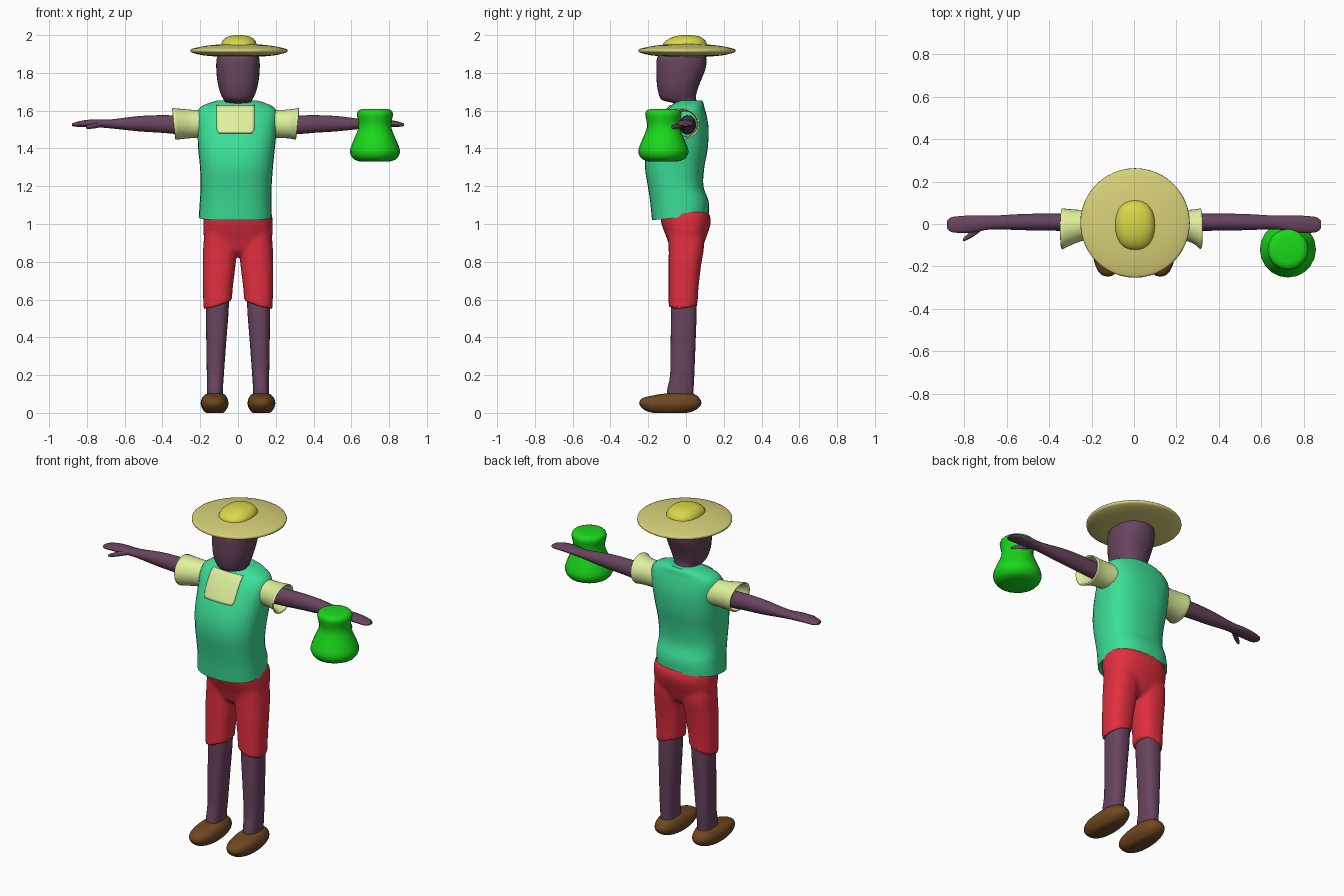
import bpy, bmesh, math
from mathutils import Vector

mats = {}


def colour(obj, rgb):
    if rgb not in mats:
        m = bpy.data.materials.new("colour_%d" % len(mats))
        m.diffuse_color = [(c / 255) ** 2.2 for c in rgb] + [1]
        mats[rgb] = m
    obj.data.materials.append(mats[rgb])


def finish(name, bm, rgb, angle=45):
    bmesh.ops.recalc_face_normals(bm, faces=bm.faces)
    me = bpy.data.meshes.new(name)
    bm.to_mesh(me)
    bm.free()
    obj = bpy.data.objects.new(name, me)
    bpy.context.collection.objects.link(obj)
    colour(obj, rgb)
    bpy.ops.object.select_all(action='DESELECT')
    obj.select_set(True)
    bpy.context.view_layer.objects.active = obj
    bpy.ops.object.shade_smooth_by_angle(angle=math.radians(angle))
    return obj


def spline(rings, sub):
    """Catmull-Rom interpolation through the rings."""
    rings = [list(r) + [0] * (7 - len(r)) for r in rings]
    out = []
    for i in range(len(rings) - 1):
        p0, p1 = rings[max(i - 1, 0)], rings[i]
        p2, p3 = rings[i + 1], rings[min(i + 2, len(rings) - 1)]
        for k in range(sub):
            t = k / sub
            out.append([b + 0.5 * t * (c - a + t * (2 * a - 5 * b + 4 * c - d + t * (3 * (b - c) + d - a)))
                        for a, b, c, d in zip(p0, p1, p2, p3)])
    return out + [rings[-1]]


def loft(bm, rings, axis='z', s=1, n=32, power=2.0, sub=3, cap=True):
    """Rings: (position, centre a, centre b, radius a, radius b, tilt a, tilt b).
    axis z: a=x, b=y; axis x: a=y, b=z. s=-1 mirrors in x."""
    loops = []
    for t, a, b, ra, rb, ta, tb in spline(rings, sub):
        loop = []
        for k in range(n):
            w = 2 * math.pi * k / n
            c, d = math.cos(w), math.sin(w)
            da = math.copysign(abs(c) ** (2 / power), c) * ra
            db = math.copysign(abs(d) ** (2 / power), d) * rb
            h = t + ta * da + tb * db
            p = (a + da, b + db, h) if axis == 'z' else (h, a + da, b + db)
            loop.append(bm.verts.new((p[0] * s, p[1], p[2])))
        loops.append(loop)
    for l0, l1 in zip(loops, loops[1:]):
        for k in range(n):
            j = (k + 1) % n
            bm.faces.new((l0[k], l0[j], l1[j], l1[k]))
    if cap:
        bm.faces.new(loops[0])
        bm.faces.new(loops[-1])


def part(name, rings, rgb, **kw):
    bm = bmesh.new()
    loft(bm, rings, **kw)
    return finish(name, bm, rgb)


SKIN, VEST, SHIRT = (104, 70, 94), (62, 222, 150), (222, 240, 155)
RED, BROWN, GREEN = (225, 50, 65), (112, 74, 38), (32, 215, 32)
STRAW, CROWN = (215, 208, 120), (215, 215, 75)

# Head and neck
part("head", [
    (1.58, 0, 0.02, 0.075, 0.055), (1.635, 0, 0.005, 0.07, 0.06),
    (1.655, 0, -0.035, 0.075, 0.09), (1.69, 0, -0.045, 0.092, 0.10),
    (1.75, 0, -0.04, 0.108, 0.115), (1.82, 0, -0.027, 0.115, 0.13),
    (1.88, 0, -0.023, 0.112, 0.13), (1.92, 0, -0.02, 0.09, 0.10)], SKIN, power=2.3)

# Straw hat: lens-shaped brim and egg-shaped crown
part("hat_brim", [
    (1.885, 0.005, 0.005, 0.10, 0.10), (1.893, 0.005, 0.005, 0.19, 0.19),
    (1.908, 0.005, 0.005, 0.25, 0.25), (1.919, 0.005, 0.005, 0.257, 0.257),
    (1.928, 0.005, 0.005, 0.247, 0.247), (1.944, 0.005, 0.005, 0.17, 0.17),
    (1.953, 0.005, 0.005, 0.08, 0.08)], STRAW, n=48)
part("hat_crown", [
    (1.92, 0.005, -0.005, 0.092, 0.118), (1.955, 0.005, -0.005, 0.093, 0.115),
    (1.978, 0.005, 0, 0.08, 0.095), (1.993, 0.005, 0.005, 0.055, 0.065),
    (2.0, 0.005, 0.005, 0.02, 0.025)], CROWN, power=2.3)

# Vest
vest = part("vest", [
    (1.035, -0.015, -0.03, 0.193, 0.15, 0, 0.1), (1.12, -0.012, -0.035, 0.19, 0.155),
    (1.2, -0.01, -0.055, 0.188, 0.147), (1.3, -0.008, -0.06, 0.193, 0.157),
    (1.4, -0.008, -0.045, 0.203, 0.16), (1.5, -0.005, -0.022, 0.21, 0.142),
    (1.57, -0.005, -0.008, 0.215, 0.118), (1.615, -0.005, 0.003, 0.198, 0.095),
    (1.64, -0.005, 0.015, 0.15, 0.078), (1.655, -0.005, 0.025, 0.10, 0.058)],
    VEST, power=2.5)

# Shirt showing in the square neckline, wrapped onto the vest
bm = bmesh.new()
bmesh.ops.create_grid(bm, x_segments=14, y_segments=12, size=1)
for v in bm.verts:
    x, z = v.co.x, v.co.y
    pinch = 1 - 0.12 * max(0, -z) ** 6
    v.co = Vector((-0.013 + 0.1 * x * pinch, -0.5, 1.553 + 0.073 * z))
panel = finish("shirt_panel", bm, SHIRT)
w = panel.modifiers.new("wrap", 'SHRINKWRAP')
w.target, w.wrap_method, w.wrap_mode = vest, 'PROJECT', 'ABOVE_SURFACE'
w.use_project_y, w.offset = True, 0.005
panel.modifiers.new("thickness", 'SOLIDIFY').thickness = 0.006

# Shorts: hips and two legs fused together
bm = bmesh.new()
loft(bm, [(0.83, 0, 0, 0.05, 0.05), (0.86, 0, 0, 0.13, 0.08), (0.92, 0, 0.002, 0.178, 0.102),
          (1.0, 0, 0.0, 0.184, 0.13), (1.05, 0, -0.005, 0.18, 0.13),
          (1.07, 0, -0.01, 0.175, 0.115)], power=2.4)
for s in (1, -1):
    loft(bm, [(0.573, 0.108, -0.015, 0.076, 0.077, -0.3, 0.1), (0.66, 0.106, -0.013, 0.079, 0.079, -0.1),
              (0.78, 0.1, -0.006, 0.087, 0.086), (0.88, 0.094, 0.002, 0.09, 0.094),
              (0.95, 0.09, 0, 0.088, 0.095)], s=s, power=2.4)
shorts = finish("shorts", bm, RED)
r = shorts.modifiers.new("fuse", 'REMESH')
r.mode, r.voxel_size, r.use_smooth_shade = 'VOXEL', 0.01, True
f = shorts.modifiers.new("soften", 'SMOOTH')
f.factor, f.iterations = 0.5, 5

for s, side in ((1, "left"), (-1, "right")):
    # Leg and shoe
    part(side + "_leg", [
        (0.04, 0.122, -0.03, 0.042, 0.07), (0.12, 0.122, -0.03, 0.042, 0.07),
        (0.2, 0.12, -0.02, 0.045, 0.064), (0.38, 0.115, -0.015, 0.053, 0.066),
        (0.52, 0.11, -0.012, 0.059, 0.068), (0.65, 0.107, -0.01, 0.062, 0.068)],
        SKIN, s=s, power=2.5)
    part(side + "_shoe", [
        (0.0, 0.124, -0.085, 0.045, 0.09), (0.012, 0.124, -0.085, 0.058, 0.13),
        (0.035, 0.124, -0.083, 0.071, 0.158), (0.058, 0.124, -0.083, 0.073, 0.164),
        (0.08, 0.124, -0.078, 0.066, 0.148), (0.097, 0.122, -0.05, 0.052, 0.1),
        (0.104, 0.122, -0.035, 0.035, 0.06)], BROWN, s=s, power=2.3)
    # Flared open sleeve
    end = 0.315 if s > 0 else 0.34
    sleeve = part(side + "_sleeve", [
        (0.15, 0, 1.53, 0.07, 0.07), (0.23, -0.005, 1.53, 0.068, 0.07, 0, 0.05),
        (0.28, -0.012, 1.53, 0.076, 0.074, 0, 0.05), (end, -0.023, 1.53, 0.093, 0.08, 0, 0.1)],
        SHIRT, axis='x', s=s, cap=False)
    t = sleeve.modifiers.new("thickness", 'SOLIDIFY')
    t.thickness, t.offset = 0.008, 0
    # Arm with flattened hand and thumb
    bm = bmesh.new()
    loft(bm, [(0.15, 0.008, 1.525, 0.045, 0.052), (0.3, 0.009, 1.525, 0.042, 0.05),
              (0.42, 0.009, 1.53, 0.04, 0.046), (0.53, 0.009, 1.531, 0.038, 0.04),
              (0.67, 0.007, 1.53, 0.032, 0.024), (0.75, 0.001, 1.533, 0.04, 0.021),
              (0.81, -0.002, 1.532, 0.04, 0.018), (0.86, -0.003, 1.527, 0.035, 0.012),
              (0.88, -0.003, 1.525, 0.018, 0.006)], axis='x', s=s)
    loft(bm, [(0.71, -0.01, 1.53, 0.015, 0.014), (0.755, -0.042, 1.521, 0.016, 0.014),
              (0.79, -0.065, 1.514, 0.012, 0.011), (0.806, -0.075, 1.511, 0.005, 0.005)],
         axis='x', s=s, n=16)
    finish(side + "_arm", bm, SKIN)

# Pot held in one hand
part("pot", [(z, 0.725, -0.12, rad, rad) for z, rad in (
    (1.33, 0.075), (1.343, 0.112), (1.375, 0.132), (1.41, 0.127), (1.46, 0.106),
    (1.51, 0.087), (1.55, 0.09), (1.582, 0.096), (1.602, 0.086), (1.61, 0.06))],
    GREEN, n=20, sub=2)
